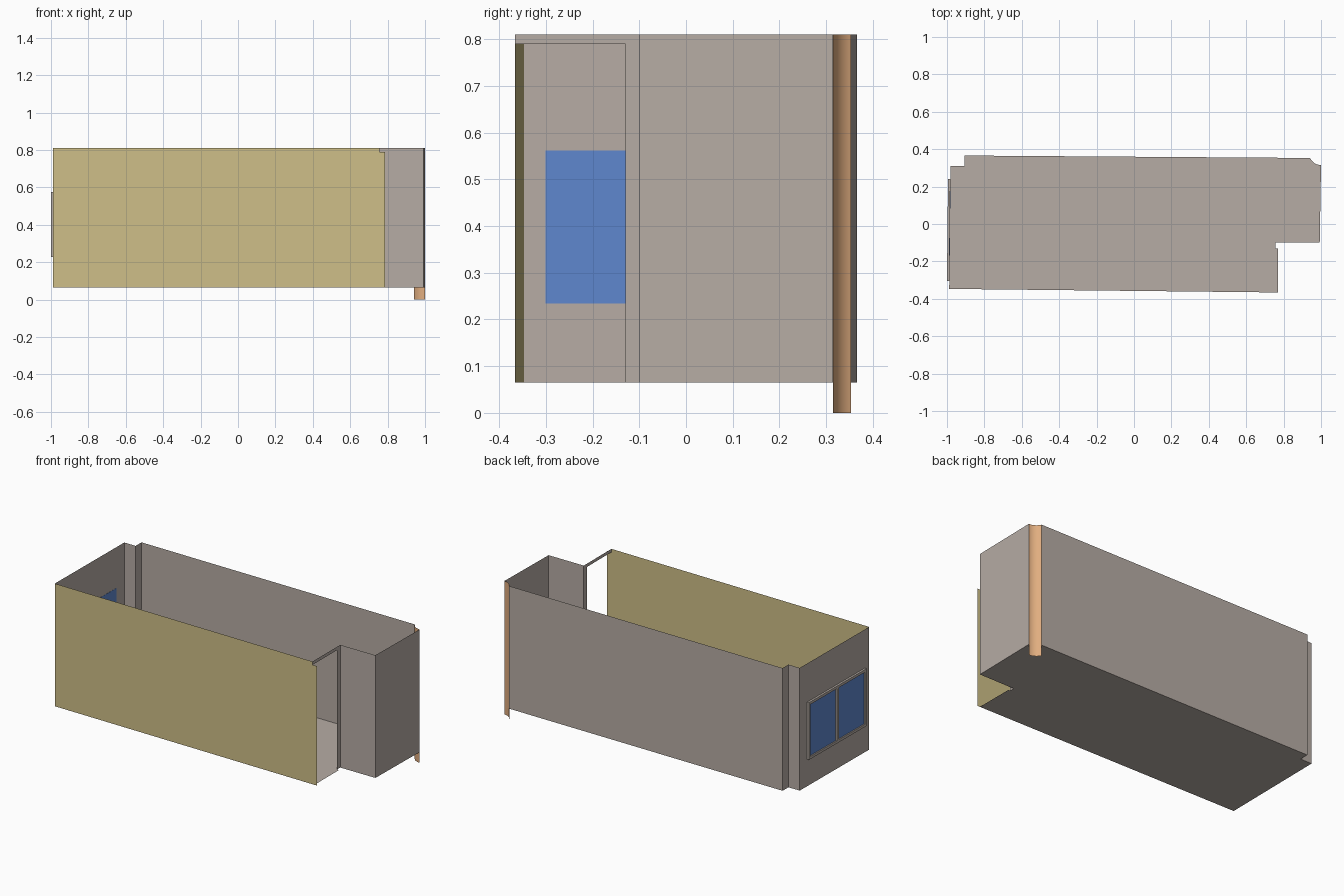
import bpy, math

if "Cube" in bpy.data.objects:
    bpy.data.objects.remove(bpy.data.objects["Cube"])

Z0, Z1, DOOR_TOP = 0.065, 0.81, 0.79


def material(name, rgb):
    m = bpy.data.materials.new(name)
    m.diffuse_color = (*rgb, 1)
    m.use_nodes = True
    m.node_tree.nodes["Principled BSDF"].inputs["Base Color"].default_value = m.diffuse_color
    return m


GREY = material("warm_grey", (0.47, 0.415, 0.375))
KHAKI = material("khaki", (0.62, 0.52, 0.245))
BLUE = material("window_blue", (0.113, 0.243, 0.62))
ORANGE = material("pillar_orange", (0.75, 0.42, 0.214))


def mesh(name, verts, faces, mat):
    me = bpy.data.meshes.new(name)
    me.from_pydata(verts, [], faces)
    me.materials.append(mat)
    ob = bpy.data.objects.new(name, me)
    bpy.context.collection.objects.link(ob)
    return ob


def sheet(name, path, mat, z0=Z0, z1=Z1):
    """Upright sheet following a plan path."""
    n = len(path)
    verts = [(x, y, z) for z in (z0, z1) for x, y in path]
    faces = [(i, i + 1, n + i + 1, n + i) for i in range(n - 1)]
    return mesh(name, verts, faces, mat)


# pillar: a hollow arc that runs below the floor in the back right corner
CX, CY, R = 1.0, 0.379, 0.064
arc = [(CX + R * math.cos(math.radians(a)), CY + R * math.sin(math.radians(a)))
       for a in [270 - i * 5.5 for i in range(13)]]
pillar = sheet("corner_pillar", arc, ORANGE, 0, Z1)
for p in pillar.data.polygons:
    p.use_smooth = True

# plan corners, counter-clockwise
front_l, front_r = (-0.988, -0.347), (0.786, -0.366)
left_back = (-0.981, 0.31)
niche = [arc[-1], (-0.905, 0.366), (-0.905, 0.31), left_back]
alcove = [(0.757, -0.13), (0.757, -0.10), (0.993, -0.10), arc[0]]

# floor
outline = [front_l, (0.77, -0.366), (0.77, -0.13)] + alcove + arc[1:-1] + niche
mesh("floor", [(x, y, Z0) for x, y in outline], [tuple(range(len(outline)))], GREY)

# grey walls and the strip over the door
sheet("back_wall", niche, GREY)
sheet("right_wall", alcove, GREY)
sheet("door_header", [(0.757, -0.366), (0.757, -0.13)], GREY, DOOR_TOP, Z1)

# khaki front wall, notched at the door header
mesh("front_wall", [(*front_l, Z0), (*front_r, Z0), (*front_r, DOOR_TOP),
                    (0.757, -0.3657, DOOR_TOP), (0.757, -0.3657, Z1), (*front_l, Z1)],
     [tuple(range(6))], KHAKI)


def left_x(y):
    t = (y - front_l[1]) / (left_back[1] - front_l[1])
    return front_l[0] + t * (left_back[0] - front_l[0])


# left wall: four sheets around the window opening
WY0, WY1, WZ0, WZ1 = -0.305, 0.24, 0.228, 0.576


def left_sheet(name, y0, y1, z0, z1):
    sheet(name, [(left_x(y1), y1), (left_x(y0), y0)], GREY, z0, z1)


left_sheet("left_wall_front", front_l[1], WY0, Z0, Z1)
left_sheet("left_wall_back", WY1, left_back[1], Z0, Z1)
left_sheet("left_wall_below_window", WY0, WY1, Z0, WZ0)
left_sheet("left_wall_above_window", WY0, WY1, WZ1, Z1)


def left_block(name, y0, y1, z0, z1, d_in, d_out, mat):
    """Block lying along the slanted left wall; depths measured outward."""
    plan = [(left_x(y0) - d_in, y0), (left_x(y1) - d_in, y1),
            (left_x(y1) - d_out, y1), (left_x(y0) - d_out, y0)]
    verts = [(x, y, z) for z in (z0, z1) for x, y in plan]
    faces = [(3, 2, 1, 0), (4, 5, 6, 7)]
    faces += [(i, (i + 1) % 4, 4 + (i + 1) % 4, 4 + i) for i in range(4)]
    mesh(name, verts, faces, mat)


# window: pane plate, frame bars and centre bar
B, MID = 0.016, (WY0 + WY1) / 2
left_block("window_pane", WY0 + 0.004, WY1 - 0.004, WZ0 + 0.006, WZ1 - 0.014,
           -0.001, 0.005, BLUE)
for name, y0, y1, z0, z1 in (
        ("frame_bottom", WY0, WY1, WZ0, WZ0 + B),
        ("frame_top", WY0, WY1, WZ1 - B, WZ1),
        ("frame_front", WY0, WY0 + B, WZ0 + B, WZ1 - B),
        ("frame_back", WY1 - B, WY1, WZ0 + B, WZ1 - B),
        ("frame_centre", MID - B * 0.6, MID + B * 0.6, WZ0 + B, WZ1 - B)):
    left_block("window_" + name, y0, y1, z0, z1, 0.0, 0.0125, GREY)
